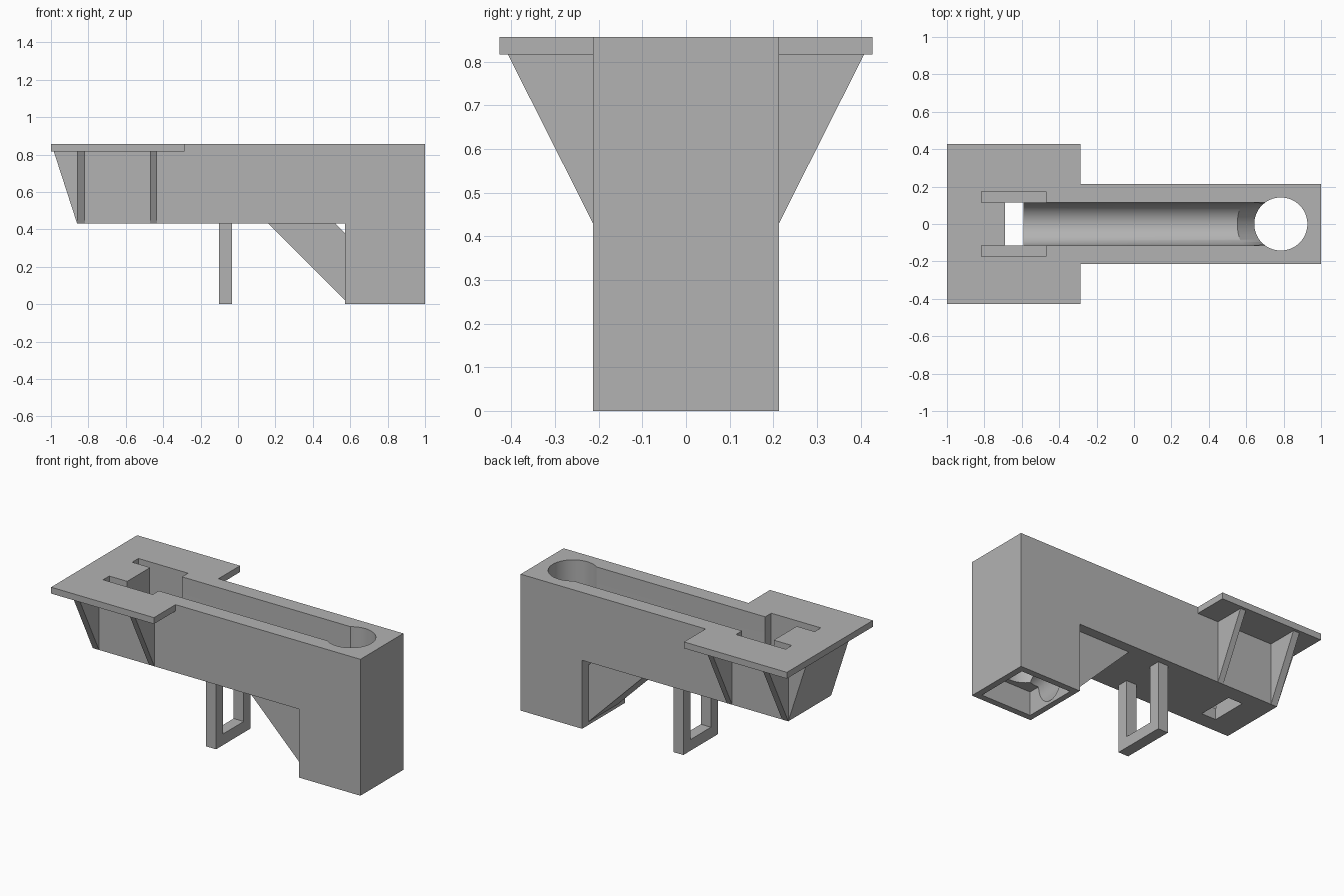
import bpy
from mathutils import Vector

cube = bpy.data.objects.get("Cube")
if cube:
    bpy.data.objects.remove(cube, do_unlink=True)

grey = bpy.data.materials.new("plain_grey")
grey.use_nodes = True
grey.diffuse_color = (0.45, 0.45, 0.45, 1)
grey.node_tree.nodes["Principled BSDF"].inputs["Base Color"].default_value = (0.45, 0.45, 0.45, 1)


def prism(name, profile, start, end, axis="y"):
    """Extrude a flat profile: (x, z) along y, or (y, z) along x."""
    def place(p, t):
        return (p[0], t, p[1]) if axis == "y" else (t, p[0], p[1])
    n = len(profile)
    verts = [place(p, t) for t in (start, end) for p in profile]
    faces = [tuple(range(n)), tuple(range(2 * n - 1, n - 1, -1))]
    faces += [(i, i + n, (i + 1) % n + n, (i + 1) % n) for i in range(n)]
    mesh = bpy.data.meshes.new(name)
    mesh.from_pydata(verts, [], faces)
    mesh.materials.append(grey)
    obj = bpy.data.objects.new(name, mesh)
    bpy.context.collection.objects.link(obj)
    bpy.ops.object.select_all(action="DESELECT")
    obj.select_set(True)
    bpy.context.view_layer.objects.active = obj
    bpy.ops.object.mode_set(mode="EDIT")
    bpy.ops.mesh.select_all(action="SELECT")
    bpy.ops.mesh.normals_make_consistent(inside=False)
    bpy.ops.object.mode_set(mode="OBJECT")
    return obj


def box(name, x0, x1, y0, y1, z0, z1):
    return prism(name, [(x0, z0), (x1, z0), (x1, z1), (x0, z1)], y0, y1)


def rod(name, a, b, radius):
    a, b = Vector(a), Vector(b)
    bpy.ops.mesh.primitive_cylinder_add(vertices=64, radius=radius, depth=(b - a).length,
                                        location=(a + b) / 2)
    obj = bpy.context.object
    obj.name = name
    obj.rotation_euler = (b - a).to_track_quat("Z", "Y").to_euler()
    obj.data.materials.append(grey)
    return obj


def combine(target, tool, operation):
    mod = target.modifiers.new(operation.title(), "BOOLEAN")
    mod.operation = operation
    mod.solver = "EXACT"
    mod.object = tool
    bpy.ops.object.select_all(action="DESELECT")
    target.select_set(True)
    bpy.context.view_layer.objects.active = target
    bpy.ops.object.modifier_apply(modifier=mod.name)


def discard(obj):
    bpy.data.objects.remove(obj, do_unlink=True)


W, TOP, BELLY, RIM = 0.213, 0.857, 0.43, 0.817

# Main body with hollow leg and sloped nose
body = prism("body", [(-0.86, BELLY), (0.573, BELLY), (0.573, 0), (1, 0), (1, TOP),
                      (-0.985, TOP), (-0.985, RIM)], -W, W)
plate = box("flange", -1, -0.285, -0.427, 0.427, RIM, TOP)
combine(body, plate, "UNION")
discard(plate)

# Slanted chute housing between belly and leg
chute = prism("chute_housing", [(0.163, BELLY), (0.573, 0.02), (0.573, 0.377), (0.52, BELLY)],
              -0.15, 0.15)

# Round-bottomed track, shaft, leg cavity and slots
R, MID = 0.115, 0.62
bore = rod("chute_bore", (0.36, 0, 0.41), (0.72, 0, 0.05), 0.1)
cutters = [
    rod("track_floor", (-0.64, 0, MID), (0.72, 0, MID), R),
    box("track_sides", -0.69, 0.72, -R, R, MID, 1),
    rod("track_bend", (0.6, 0, MID), (0.8, 0, MID - 0.2), R),
    rod("shaft", (0.785, 0, -0.1), (0.785, 0, 1), 0.142),
    box("leg_cavity", 0.61, 0.96, -0.173, 0.173, -0.1, 0.15),
    box("drop_hole", -0.69, -0.59, -R, R, 0.3, 1),
    bore,
]
for side in (-1, 1):
    y0, y1 = sorted((side * (R - 0.001), side * 0.175))
    cutters.append(box("slot", -0.815, -0.47, y0, y1, 0.5, 1))
for cutter in cutters:
    combine(body, cutter, "DIFFERENCE")
combine(chute, bore, "DIFFERENCE")
for cutter in cutters:
    discard(cutter)

# Triangular gussets under the flange
for side, label in ((-1, "front"), (1, "back")):
    for x0, x1, end in ((-0.86, -0.817, "outer"), (-0.47, -0.432, "inner")):
        prism(f"{label}_{end}_gusset",
              [(side * W, BELLY), (side * 0.408, RIM), (side * W, RIM)], x0, x1, "x")

# U-shaped hanging loop
F, T = 0.172, 0.07
prism("hanging_loop", [(-F, BELLY), (-F, 0), (F, 0), (F, BELLY), (F - T, BELLY),
                       (F - T, T), (T - F, T), (T - F, BELLY)], -0.102, -0.032, "x")

# Smooth the bores, keep every hard edge
for obj in (body, chute):
    bpy.ops.object.select_all(action="DESELECT")
    obj.select_set(True)
    bpy.context.view_layer.objects.active = obj
    bpy.ops.object.shade_smooth_by_angle(angle=0.5)
